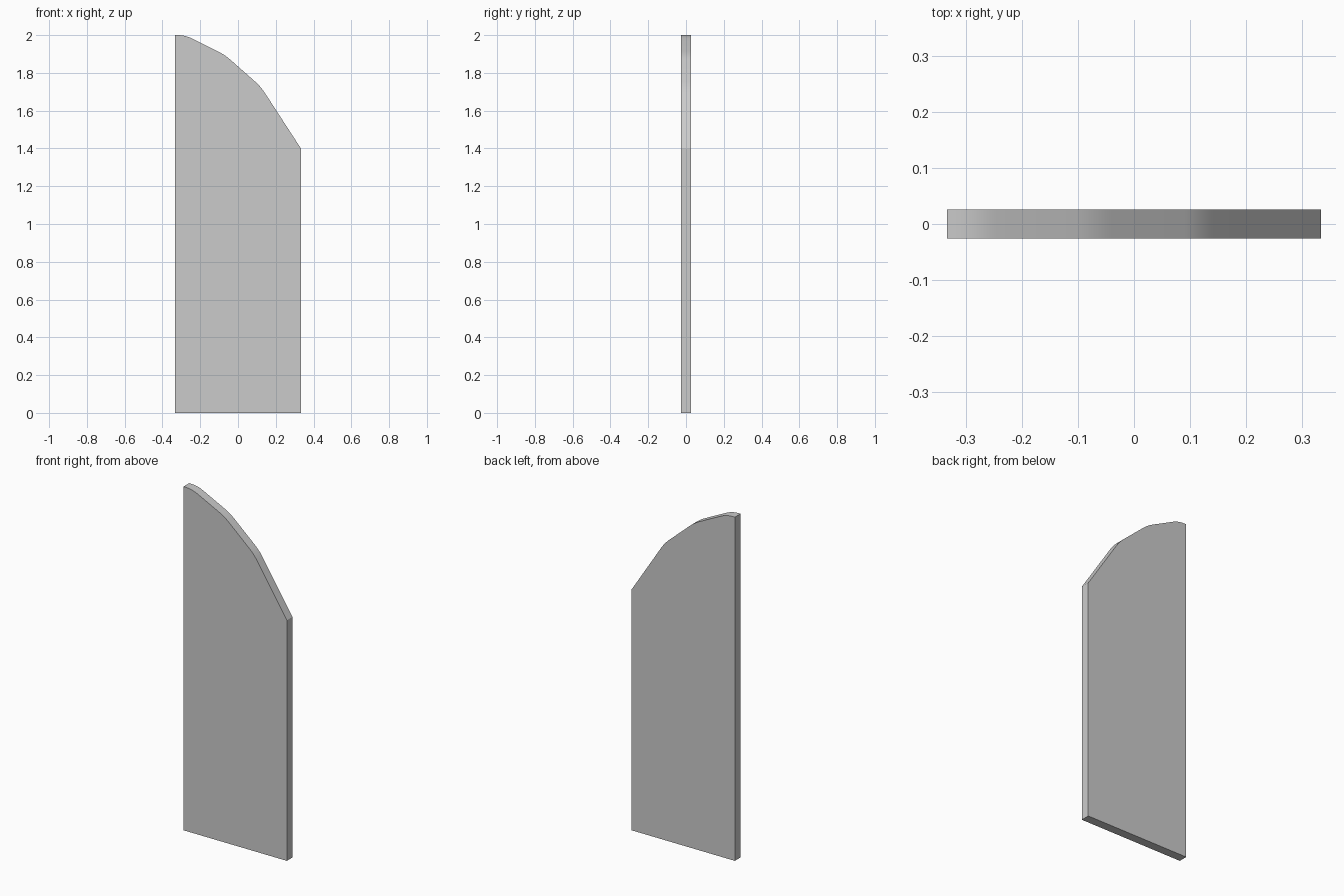
import bpy, bmesh
from mathutils import Vector

if "Cube" in bpy.data.objects:
    bpy.data.objects.remove(bpy.data.objects["Cube"])

HALF_W, HALF_T = 0.333, 0.026

# Top edge: straight facets whose corners are softened
top = [Vector(p) for p in [(-HALF_W, 2.0), (-0.28, 2.0), (-0.07, 1.896),
                           (0.12, 1.728), (HALF_W, 1.4)]]


def soften(a, b, c, reach=0.04, steps=5):
    """Replace corner b by a short quadratic curve."""
    p = b + (a - b).normalized() * reach
    q = b + (c - b).normalized() * reach
    ts = [i / steps for i in range(steps + 1)]
    return [p * (1 - t) ** 2 + b * 2 * t * (1 - t) + q * t * t for t in ts]


outline = [Vector((HALF_W, 0)), Vector((-HALF_W, 0)), top[0]]
for i in range(1, len(top) - 1):
    outline += soften(*top[i - 1:i + 2])
outline.append(top[-1])

# Panel: profile extruded through its thickness
bm = bmesh.new()
face = bm.faces.new([bm.verts.new((p.x, -HALF_T, p.y)) for p in outline])
ext = bmesh.ops.extrude_face_region(bm, geom=[face])
moved = [g for g in ext["geom"] if isinstance(g, bmesh.types.BMVert)]
bmesh.ops.translate(bm, verts=moved, vec=(0, 2 * HALF_T, 0))
# keep the front face closed whether or not extrusion retained it
bmesh.ops.holes_fill(bm, edges=[e for e in bm.edges if e.is_boundary], sides=0)
bmesh.ops.recalc_face_normals(bm, faces=bm.faces)

mesh = bpy.data.meshes.new("fence_panel")
bm.to_mesh(mesh)
bm.free()
panel = bpy.data.objects.new("fence_panel", mesh)
bpy.context.collection.objects.link(panel)

# Smooth along the curved top, sharp at the rims
bpy.context.view_layer.objects.active = panel
panel.select_set(True)
bpy.ops.object.shade_smooth_by_angle()
